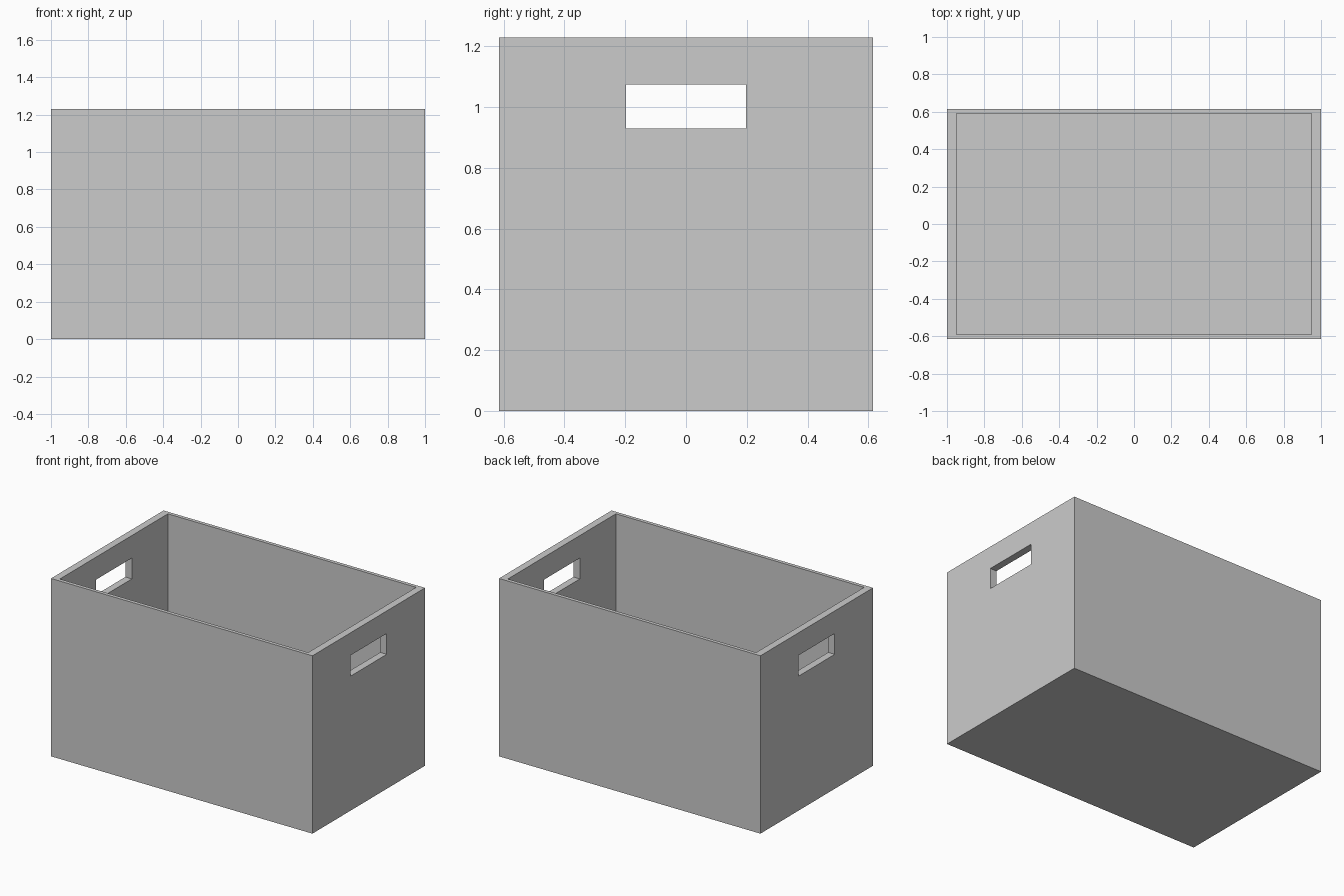
import bpy

if "Cube" in bpy.data.objects:
    bpy.data.objects.remove(bpy.data.objects["Cube"])


def box(name, lo, hi):
    size = [b - a for a, b in zip(lo, hi)]
    centre = [(a + b) / 2 for a, b in zip(lo, hi)]
    bpy.ops.mesh.primitive_cube_add(size=1, location=centre)
    ob = bpy.context.object
    ob.name = name
    ob.scale = size
    bpy.ops.object.transform_apply(location=True, rotation=False, scale=True)
    return ob


def cut(target, cutter):
    mod = target.modifiers.new(cutter.name, 'BOOLEAN')
    mod.operation = 'DIFFERENCE'
    mod.solver = 'EXACT'
    mod.object = cutter
    bpy.context.view_layer.objects.active = target
    bpy.ops.object.modifier_apply(modifier=mod.name)
    bpy.data.objects.remove(cutter, do_unlink=True)


# Outer body: thick end walls, thin long walls
crate = box("crate", (-1, -0.615, 0), (1, 0.615, 1.23))

# Open interior
cut(crate, box("interior_cutter", (-0.95, -0.59, 0.03), (0.95, 0.59, 1.5)))

# Hand holes through both end walls
cut(crate, box("handle_cutter", (-1.2, -0.197, 0.93), (1.2, 0.197, 1.074)))
